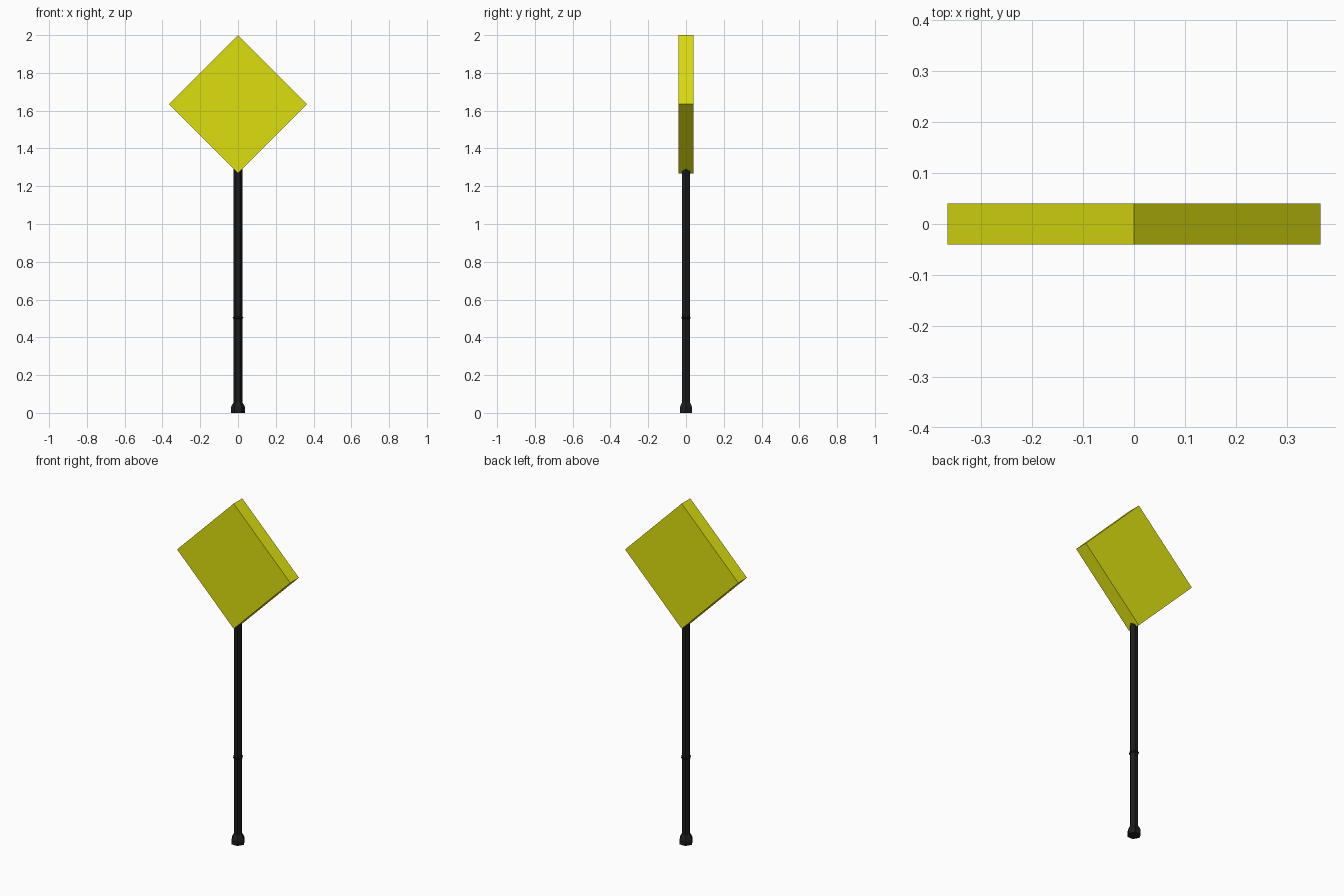
import bpy, bmesh, math

if "Cube" in bpy.data.objects:
    bpy.data.objects.remove(bpy.data.objects["Cube"])


def material(name, rgb):
    m = bpy.data.materials.new(name)
    m.diffuse_color = (*rgb, 1)
    m.use_nodes = True
    m.node_tree.nodes["Principled BSDF"].inputs["Base Color"].default_value = m.diffuse_color
    return m


def add_object(name, bm, mat):
    bmesh.ops.recalc_face_normals(bm, faces=bm.faces)
    me = bpy.data.meshes.new(name)
    bm.to_mesh(me)
    bm.free()
    me.materials.append(mat)
    ob = bpy.data.objects.new(name, me)
    bpy.context.collection.objects.link(ob)
    return ob


def prism_stack(name, profile, mat, sides=6):
    """Lathe a (radius, z) profile into a capped low-poly column."""
    bm = bmesh.new()
    rings = [[bm.verts.new((r * math.cos(math.tau * i / sides),
                            r * math.sin(math.tau * i / sides), z))
              for i in range(sides)] for r, z in profile]
    for lo, hi in zip(rings, rings[1:]):
        for i in range(sides):
            j = (i + 1) % sides
            bm.faces.new((lo[i], lo[j], hi[j], hi[i]))
    bm.faces.new(rings[0][::-1])
    bm.faces.new(rings[-1])
    return add_object(name, bm, mat)


yellow = material("sign yellow", (0.72, 0.74, 0.005))
black = material("pole black", (0.012, 0.012, 0.013))

# Hexagonal pole with its flared foot
prism_stack("pole", [(0.038, 0), (0.038, 0.028), (0.033, 0.04),
                     (0.023, 0.056), (0.023, 1.29)], black)

# Thin collar part way up the pole
prism_stack("collar", [(0.022, 0.497), (0.028, 0.502),
                       (0.028, 0.506), (0.022, 0.511)], black)

# Diamond sign panel: a thick square standing on its corner
half, thick, centre = 0.366, 0.04, 1.634
bm = bmesh.new()
corners = [(half, 0), (0, half), (-half, 0), (0, -half)]
front = bm.faces.new([bm.verts.new((x, -thick, centre + z)) for x, z in corners])
ext = bmesh.ops.extrude_face_region(bm, geom=[front], use_keep_orig=True)
bmesh.ops.translate(bm, vec=(0, 2 * thick, 0),
                    verts=[g for g in ext["geom"] if isinstance(g, bmesh.types.BMVert)])
add_object("sign_panel", bm, yellow)
